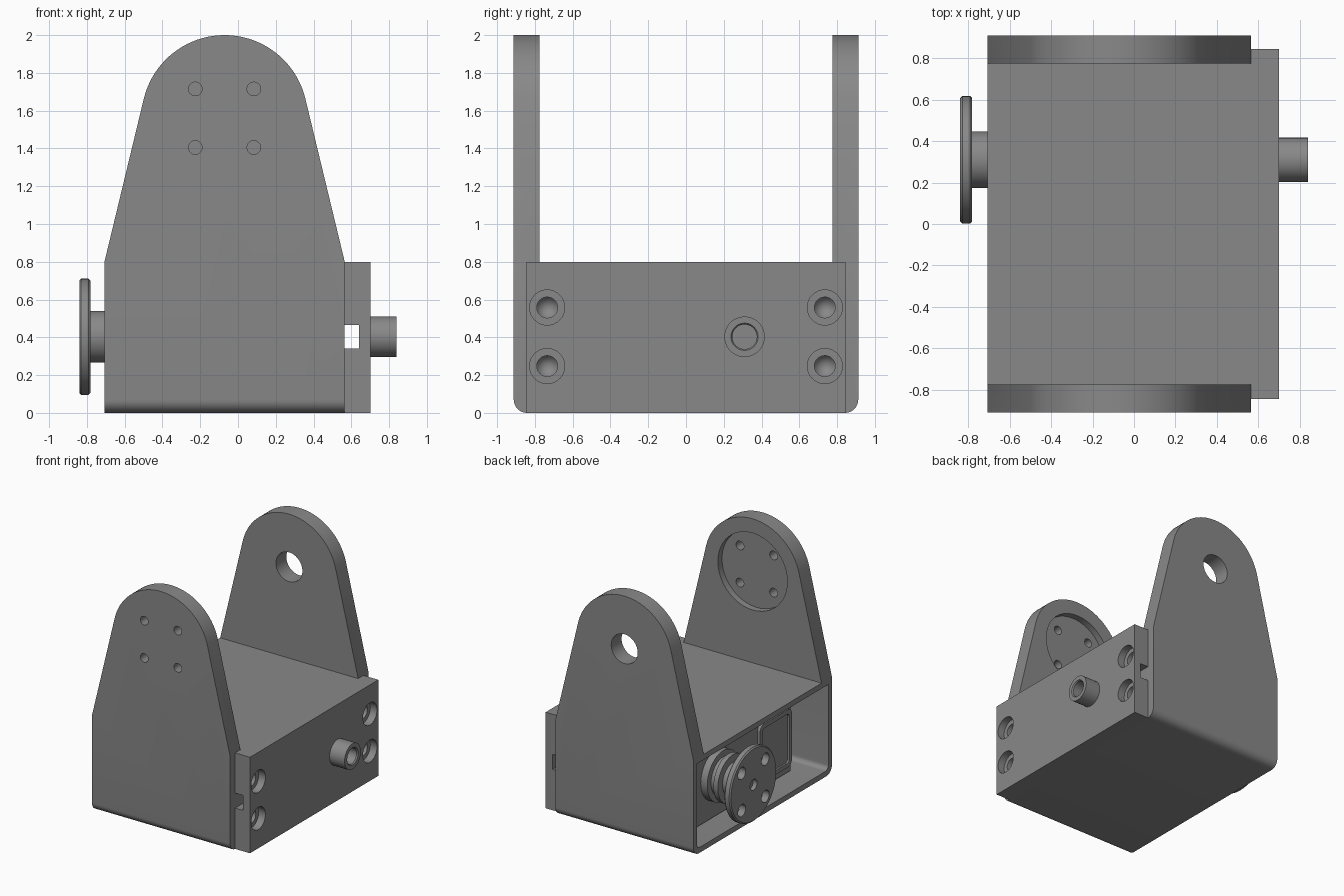
import bpy, bmesh, math
from mathutils import Vector

if "Cube" in bpy.data.objects:
    bpy.data.objects.remove(bpy.data.objects["Cube"])


def finish(name, bm):
    bmesh.ops.remove_doubles(bm, verts=bm.verts, dist=1e-5)
    bmesh.ops.recalc_face_normals(bm, faces=bm.faces)
    me = bpy.data.meshes.new(name)
    bm.to_mesh(me)
    bm.free()
    ob = bpy.data.objects.new(name, me)
    bpy.context.collection.objects.link(ob)
    return ob


def box(name, lo, hi, radius=0.0, bottom_only=True):
    """Box between two corners; optionally round the edges that run along x."""
    bm = bmesh.new()
    bmesh.ops.create_cube(bm, size=1)
    for v in bm.verts:
        v.co = Vector([(a + b) / 2 + c * (b - a) for a, b, c in zip(lo, hi, v.co)])
    if radius:
        edges = [e for e in bm.edges if abs(e.verts[0].co.x - e.verts[1].co.x) > 1e-4
                 and (not bottom_only or abs(e.verts[0].co.z - lo[2]) < 1e-4)]
        bmesh.ops.bevel(bm, geom=edges, offset=radius, segments=8,
                        profile=0.5, affect='EDGES')
    return finish(name, bm)


def lathe(name, axis, centre, profile, n=48):
    """Turn (position, radius) points about the x or y axis; centre holds the other two coordinates."""
    bm = bmesh.new()
    rings = []
    for p, r in profile:
        ring = []
        for i in range(n):
            a = 2 * math.pi * i / n
            u, w = centre[0] + r * math.cos(a), centre[1] + r * math.sin(a)
            ring.append(bm.verts.new((p, u, w) if axis == 'x' else (u, p, w)))
        rings.append(ring)
    for r0, r1 in zip(rings, rings[1:]):
        for i in range(n):
            j = (i + 1) % n
            bm.faces.new((r0[i], r0[j], r1[j], r1[i]))
    for (p, r), ring in zip((profile[0], profile[-1]), (rings[0], rings[-1])):
        if r > 1e-4:
            bm.faces.new(ring)
    return finish(name, bm)


def boolean(ob, cutter, op='DIFFERENCE'):
    m = ob.modifiers.new("cut", 'BOOLEAN')
    m.operation, m.object, m.solver = op, cutter, 'EXACT'
    bpy.context.view_layer.objects.active = ob
    bpy.ops.object.modifier_apply(modifier=m.name)
    bpy.data.objects.remove(cutter)


def drill(ob, axis, centre, start, end, r, n=32):
    boolean(ob, lathe("drill", axis, centre, [(start, r), (end, r)], n))


# Bracket side outline: tapered ear with a round top, extruded across y
CX, CZ, R = -0.071, 1.56, 0.44
XL, XR = -0.707, 0.565
outline = [(XL, -0.1), (XR, -0.1), (XR, 0.8)]
a0 = math.radians(13.6)
for i in range(41):
    a = a0 + (math.pi - 2 * a0) * i / 40
    outline.append((CX + R * math.cos(a), CZ + R * math.sin(a)))
outline.append((XL, 0.8))
bm = bmesh.new()
f = bm.faces.new([bm.verts.new((x, -1, z)) for x, z in outline])
g = bmesh.ops.extrude_face_region(bm, geom=[f])
bmesh.ops.translate(bm, vec=(0, 2, 0),
                    verts=[v for v in g['geom'] if isinstance(v, bmesh.types.BMVert)])
ear_shape = finish("ear_shape", bm)

# Bracket: hollow base with two ears
bracket = box("bracket", (-0.9, -0.912, 0), (0.8, 0.912, 2.1), 0.07)
boolean(bracket, ear_shape, 'INTERSECT')
boolean(bracket, box("gap", (-1, -0.775, 0.8), (1, 0.775, 2.2)))
boolean(bracket, box("cavity", (-0.9, -0.865, 0.045), (0.4, 0.865, 0.755), 0.04))

# Horn seat in the front ear, bearing hole in the rear ear
drill(bracket, 'y', (CX, CZ), -0.83, -0.7, 0.32, 64)
for sx in (-1, 1):
    for sz in (-1, 1):
        drill(bracket, 'y', (CX + 0.155 * sx, CZ + 0.155 * sz), -1, -0.7, 0.036)
drill(bracket, 'y', (CX, CZ), 0.7, 1, 0.122, 48)

# Back plate with cable slot and screw holes
SY, SZ = 0.31, 0.403
plate = box("back_plate", (XR, -0.845, 0), (0.702, 0.845, 0.8))
boolean(plate, box("slot", (0.5, -1, 0.34), (0.64, 1, 0.465)))
for y in (-0.735, 0.735):
    for z in (0.248, 0.558):
        drill(plate, 'x', (y, z), 0.64, 0.8, 0.093)
        drill(plate, 'x', (y, z), 0.5, 0.8, 0.055)
        boolean(bracket, lathe("screw_hole", 'x', (y, z),
                               [(0.6, 0.055), (0.55, 0.055), (0.47, 0)], 32))

# Hollow pivot boss on the back plate
boss = lathe("pivot_boss", 'x', (SY, SZ),
             [(0.702, 0.107), (0.84, 0.107), (0.84, 0.072), (0.83, 0.065),
              (0.74, 0.065), (0.74, 0)])

# Motor inside the base
motor = box("motor_case", (-0.5, -0.66, 0.06), (0.38, 0.6, 0.74))
cover = box("motor_cover", (-0.525, -0.645, 0.12), (-0.49, -0.225, 0.6), 0.05, False)
boolean(cover, box("inset", (-0.6, -0.61, 0.155), (-0.51, -0.26, 0.565), 0.03, False))
collar = lathe("motor_collar", 'x', (SY, SZ),
               [(-0.49, 0.21), (-0.56, 0.21), (-0.56, 0.16), (-0.61, 0.16), (-0.61, 0.2),
                (-0.65, 0.2), (-0.65, 0.137), (-0.79, 0.137), (-0.79, 0)])

# Motor horn disc with bolt holes
horn = lathe("motor_horn", 'x', (SY, SZ),
             [(-0.782, 0), (-0.782, 0.298), (-0.792, 0.308), (-0.83, 0.308),
              (-0.84, 0.298), (-0.84, 0)], 64)
for sy in (-1, 1):
    for sz in (-1, 1):
        drill(horn, 'x', (SY + 0.155 * sy, SZ + 0.155 * sz), -0.9, -0.7, 0.05)
drill(horn, 'x', (SY, SZ), -0.9, -0.805, 0.045)

# Dark grey finish, smooth round surfaces, sharp edges
grey = bpy.data.materials.new("dark_grey")
grey.diffuse_color = (0.25, 0.25, 0.25, 1)
grey.use_nodes = True
grey.node_tree.nodes["Principled BSDF"].inputs["Base Color"].default_value = grey.diffuse_color
for ob in bpy.context.collection.objects:
    ob.data.materials.clear()
    ob.data.materials.append(grey)
    ob.select_set(True)
bpy.context.view_layer.objects.active = bracket
bpy.ops.object.shade_smooth_by_angle(angle=math.radians(30))
